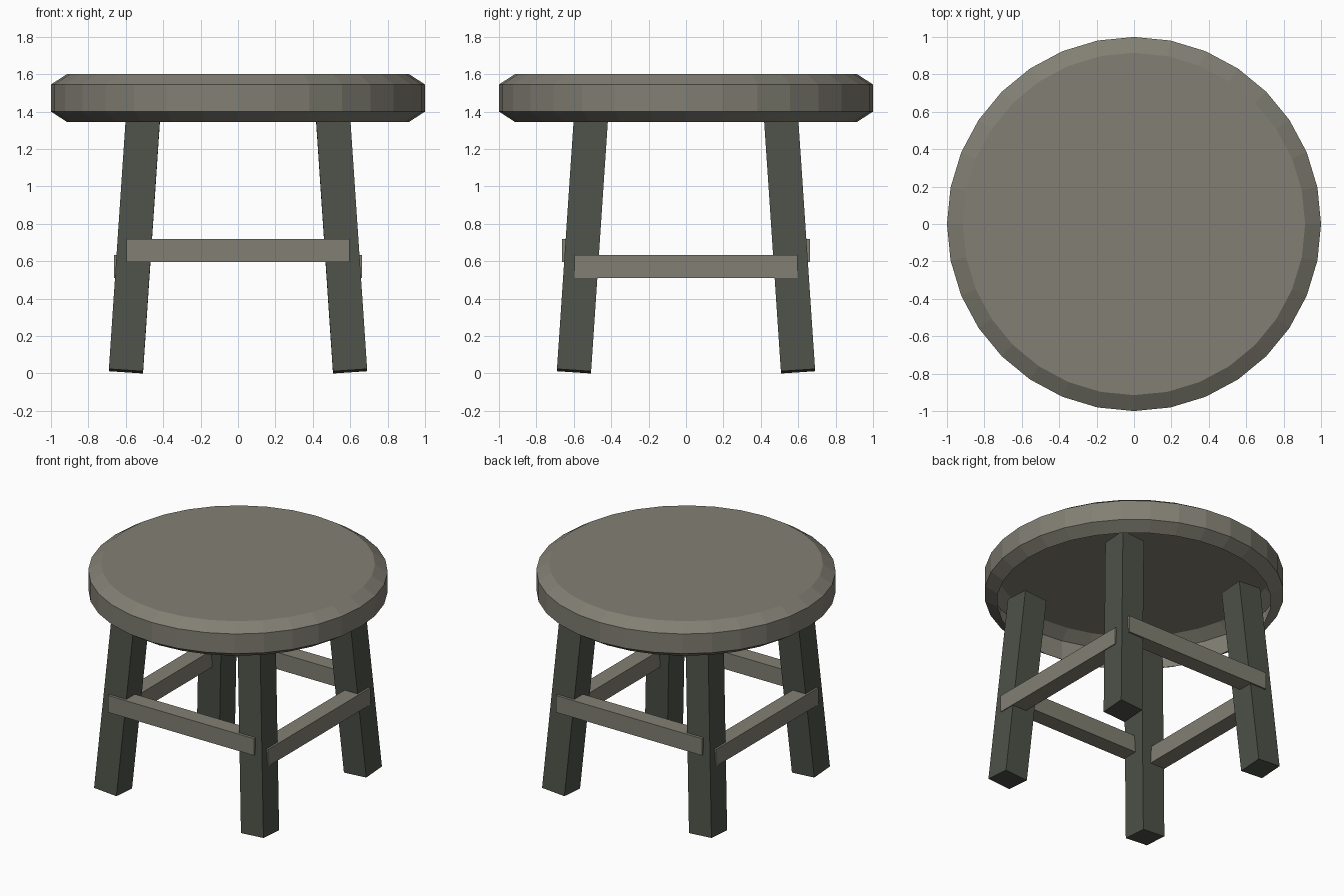
import bpy, bmesh, math
from mathutils import Matrix, Vector

if "Cube" in bpy.data.objects:
    bpy.data.objects.remove(bpy.data.objects["Cube"])


def material(name, color):
    mat = bpy.data.materials.new(name)
    mat.diffuse_color = (*color, 1)
    mat.use_nodes = True
    mat.node_tree.nodes["Principled BSDF"].inputs["Base Color"].default_value = mat.diffuse_color
    return mat


LIGHT_WOOD = material("light_wood", (0.222, 0.213, 0.172))
DARK_WOOD = material("dark_wood", (0.076, 0.083, 0.066))


def finish(name, bm, mat):
    mesh = bpy.data.meshes.new(name)
    bm.to_mesh(mesh)
    bm.free()
    mesh.materials.append(mat)
    obj = bpy.data.objects.new(name, mesh)
    bpy.context.collection.objects.link(obj)
    return obj


def box(name, size, matrix, mat):
    bm = bmesh.new()
    bmesh.ops.create_cube(bm, size=1)
    bmesh.ops.scale(bm, vec=size, verts=bm.verts)
    bmesh.ops.transform(bm, matrix=matrix, verts=bm.verts)
    return finish(name, bm, mat)


# Round seat: 32-sided shell with chamfered rims, open underneath
def seat(profile, sides=32):
    bm = bmesh.new()
    rings = [[bm.verts.new((r * math.cos(math.tau * i / sides),
                            r * math.sin(math.tau * i / sides), z))
              for i in range(sides)] for r, z in profile]
    for a, b in zip(rings, rings[1:]):
        for i in range(sides):
            j = (i + 1) % sides
            bm.faces.new((a[i], a[j], b[j], b[i]))
    bm.faces.new(rings[-1])
    return finish("seat", bm, LIGHT_WOOD)


seat([(0.915, 1.345), (1, 1.40), (1, 1.545), (0.915, 1.60)])

# Splayed square legs, their tops ending inside the hollow seat
LEG_LENGTH, LEG_WIDTH, SPLAY = 1.385, 0.183, 0.067
for y_name, sy in (("front", -1), ("back", 1)):
    for x_name, sx in (("left", -1), ("right", 1)):
        foot = Vector((0.599 * sx, 0.599 * sy, 0.012))
        axis = Vector((-SPLAY * sx, -SPLAY * sy, 1)).normalized()
        tilt = (Matrix.Rotation(math.atan(SPLAY) * sy, 4, 'X')
                @ Matrix.Rotation(-math.atan(SPLAY) * sx, 4, 'Y'))
        place = Matrix.Translation(foot + axis * LEG_LENGTH / 2) @ tilt
        box(f"{y_name}_{x_name}_leg", (LEG_WIDTH, LEG_WIDTH, LEG_LENGTH), place, DARK_WOOD)

# Stretchers: front and back pair sits higher than the side pair
for name, s in (("front", -1), ("back", 1)):
    box(f"{name}_stretcher", (1.19, 0.12, 0.124),
        Matrix.Translation((0, 0.603 * s, 0.658)), LIGHT_WOOD)
for name, s in (("left", -1), ("right", 1)):
    box(f"{name}_stretcher", (0.12, 1.19, 0.124),
        Matrix.Translation((0.603 * s, 0, 0.571)), LIGHT_WOOD)
